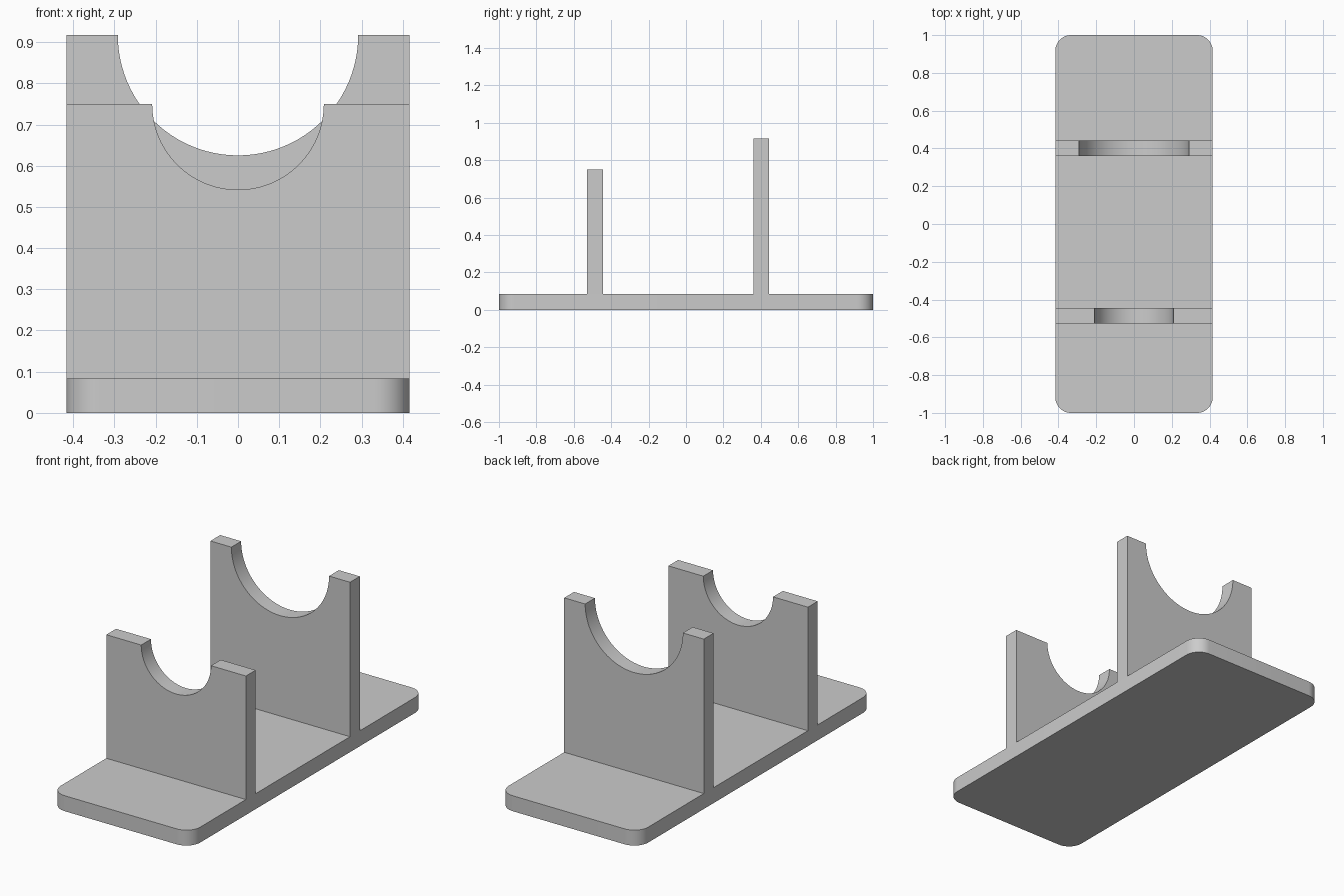
import bpy
import bmesh
from math import cos, sin, pi

cube = bpy.data.objects.get("Cube")
if cube:
    bpy.data.objects.remove(cube, do_unlink=True)

HALF_W, HALF_L, BASE_H = 0.4167, 1.0, 0.0833
CORNER, THICK = 0.0833, 0.0833

grey = bpy.data.materials.new("light grey")
grey.use_nodes = True
colour = (0.6, 0.6, 0.6, 1)
grey.diffuse_color = colour
grey.node_tree.nodes["Principled BSDF"].inputs["Base Color"].default_value = colour


def arc(cx, cy, r, start, end, steps):
    """Points along a circular arc."""
    angles = [start + (end - start) * i / steps for i in range(steps + 1)]
    return [(cx + r * cos(a), cy + r * sin(a)) for a in angles]


def extrude_profile(name, points, direction):
    """Solid made by sweeping a closed profile along a direction."""
    bm = bmesh.new()
    face = bm.faces.new([bm.verts.new(p) for p in points])
    swept = bmesh.ops.extrude_face_region(bm, geom=[face])["geom"]
    verts = [v for v in swept if isinstance(v, bmesh.types.BMVert)]
    bmesh.ops.translate(bm, verts=verts, vec=direction)
    bmesh.ops.recalc_face_normals(bm, faces=bm.faces)
    mesh = bpy.data.meshes.new(name)
    bm.to_mesh(mesh)
    bm.free()
    mesh.materials.append(grey)
    obj = bpy.data.objects.new(name, mesh)
    bpy.context.collection.objects.link(obj)
    bpy.ops.object.select_all(action="DESELECT")
    obj.select_set(True)
    bpy.context.view_layer.objects.active = obj
    bpy.ops.object.shade_smooth_by_angle(angle=pi / 6)
    return obj


# Base plate with rounded corners
outline = []
for i, (sx, sy) in enumerate([(1, 1), (-1, 1), (-1, -1), (1, -1)]):
    outline += arc(sx * (HALF_W - CORNER), sy * (HALF_L - CORNER), CORNER,
                   i * pi / 2, (i + 1) * pi / 2, 12)
extrude_profile("base_plate", [(x, y, 0) for x, y in outline], (0, 0, BASE_H))


# Upright plates with a half-round cradle in the top edge
def cradle(name, y, height, radius):
    profile = [(-HALF_W, height), (-HALF_W, BASE_H), (HALF_W, BASE_H), (HALF_W, height)]
    profile += arc(0, height, radius, 0, -pi, 48)
    extrude_profile(name, [(x, y, z) for x, z in profile], (0, THICK, 0))


cradle("front_cradle", -0.528, 0.75, 0.2083)
cradle("rear_cradle", 0.36, 0.9167, 0.2917)
